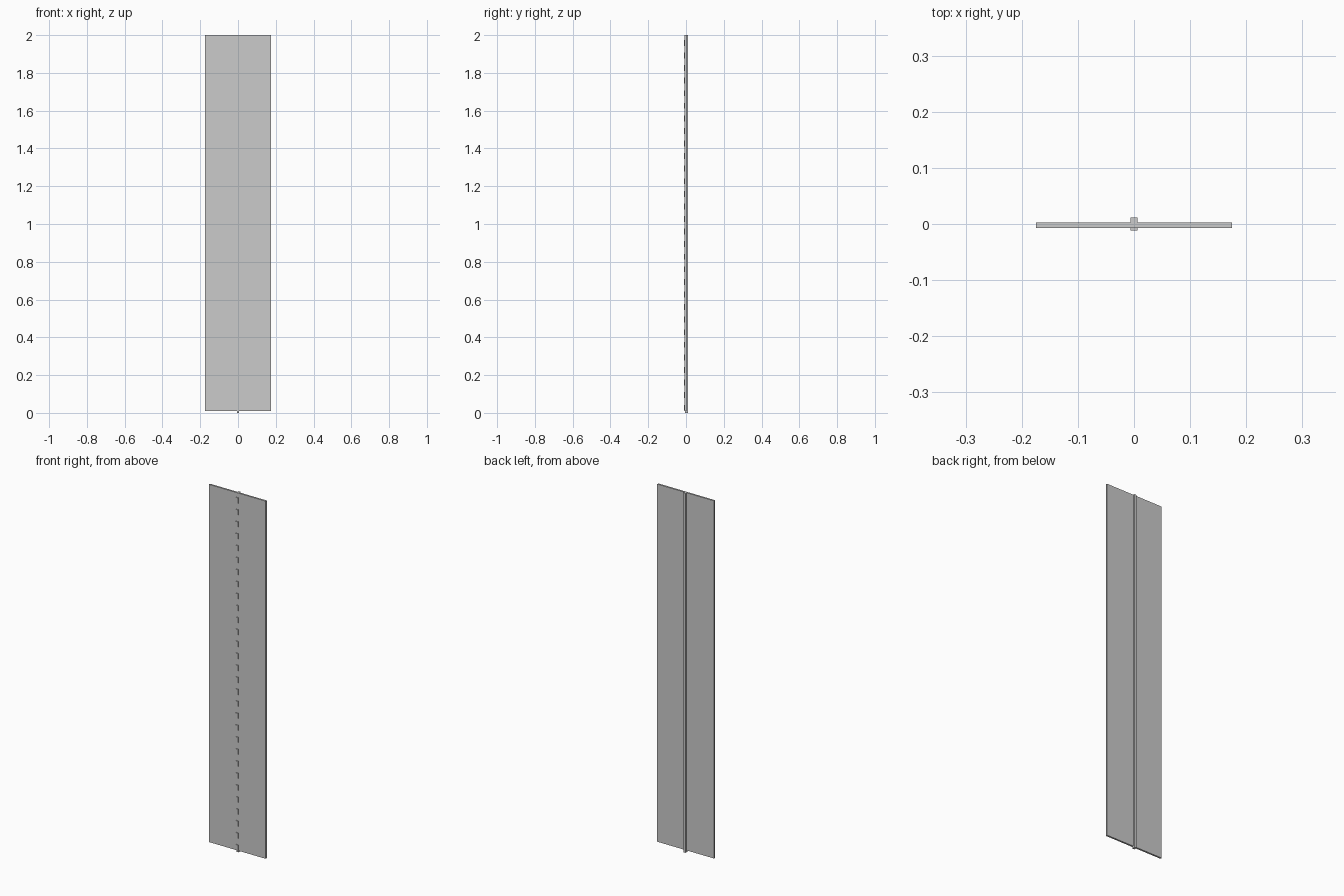
import bpy

if "Cube" in bpy.data.objects:
    bpy.data.objects.remove(bpy.data.objects["Cube"])


def box(name, x, y, z):
    """Box from (min, max) ranges on each axis."""
    bpy.ops.mesh.primitive_cube_add(size=1, location=[sum(r) / 2 for r in (x, y, z)])
    ob = bpy.context.object
    ob.name = name
    ob.scale = [r[1] - r[0] for r in (x, y, z)]
    bpy.ops.object.transform_apply(location=False, rotation=False, scale=True)
    return ob


HALF = 0.0065   # half width of the centre rail

# Flat panel
box("panel", (-0.175, 0.175), (-0.0068, 0.003), (0.01, 2.0))

# Continuous rail behind the panel, reaching slightly below it
box("back_rail", (-HALF, HALF), (-0.0055, 0.0118), (0.0, 2.0))

# Row of small teeth poking out of the panel front
tooth = box("front_teeth", (-HALF, HALF), (-0.0112, 0.0), (0.012, 0.043))
row = tooth.modifiers.new("row", 'ARRAY')
row.count = 30
row.use_relative_offset = False
row.use_constant_offset = True
row.constant_offset_displace = (0, 0, 0.0666)
